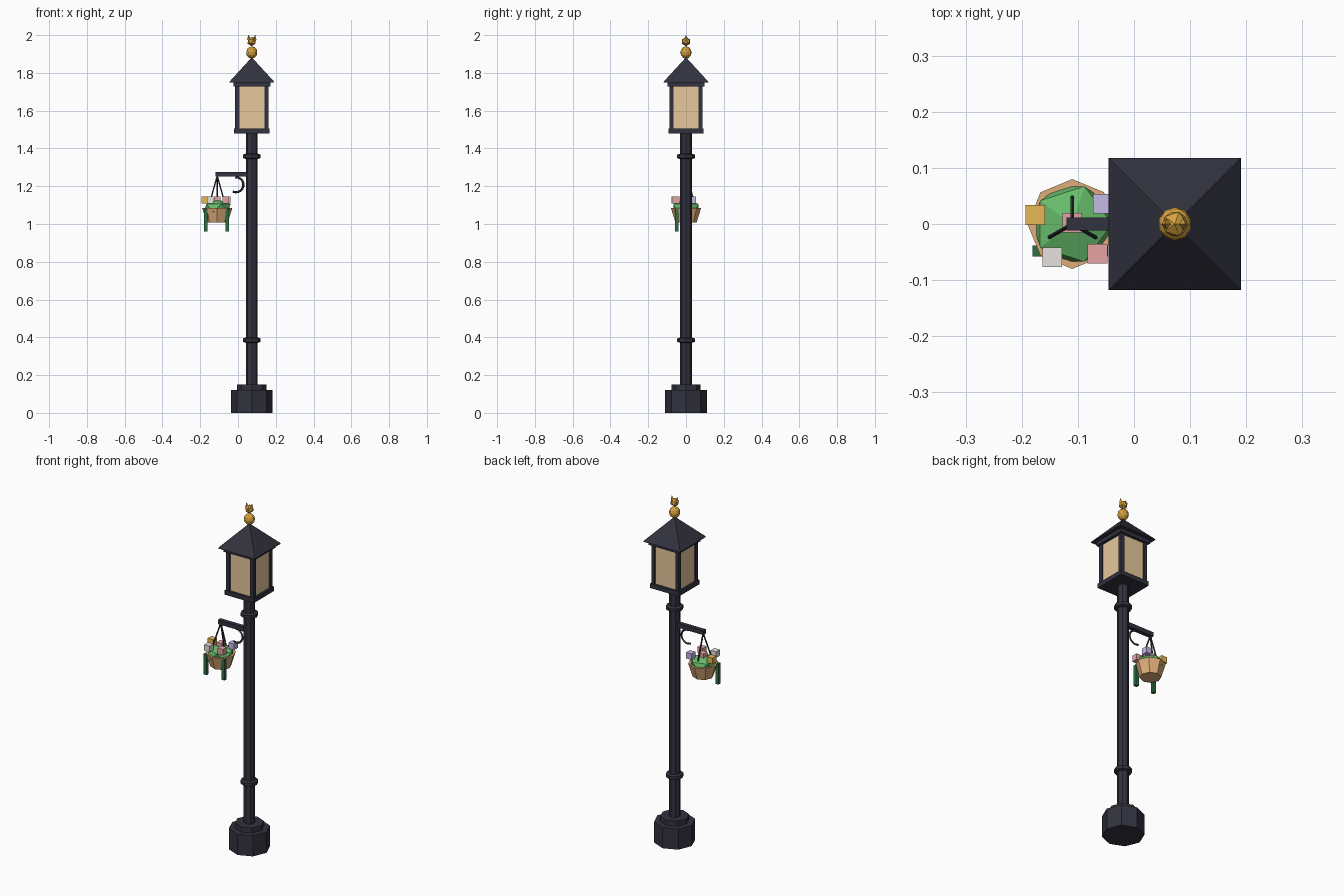
import bpy, bmesh, math
from mathutils import Vector, Matrix

if "Cube" in bpy.data.objects:
    bpy.data.objects.remove(bpy.data.objects["Cube"])

PX = 0.073    # post axis
BX = -0.11    # hanging basket axis


def material(name, r, g, b):
    m = bpy.data.materials.new(name)
    lin = [((c / 255 + 0.055) / 1.055) ** 2.4 for c in (r, g, b)]
    m.diffuse_color = (*lin, 1)
    m.use_nodes = True
    m.node_tree.nodes["Principled BSDF"].inputs["Base Color"].default_value = m.diffuse_color
    return m


IRON = material("dark iron", 50, 50, 63)
GLASS = material("warm glass", 245, 212, 165)
GOLD = material("brass", 214, 162, 62)
WICKER = material("basket tan", 224, 174, 122)
LEAF = material("leaf green", 102, 187, 106)
VINE = material("vine green", 46, 110, 66)
PINK = material("petal pink", 248, 176, 176)
WHITE = material("petal white", 245, 240, 237)
LILAC = material("petal lilac", 212, 198, 248)
YELLOW = material("petal yellow", 244, 195, 91)


def finish(name, bm, mat):
    bmesh.ops.recalc_face_normals(bm, faces=bm.faces)
    me = bpy.data.meshes.new(name)
    bm.to_mesh(me)
    bm.free()
    me.materials.append(mat)
    ob = bpy.data.objects.new(name, me)
    bpy.context.collection.objects.link(ob)
    return ob


def box(name, center, size, mat):
    bm = bmesh.new()
    bmesh.ops.create_cube(bm, size=1)
    bmesh.ops.scale(bm, vec=size, verts=bm.verts)
    bmesh.ops.translate(bm, vec=center, verts=bm.verts)
    return finish(name, bm, mat)


def turned(name, x, profile, mat, n=8, turn=0.0):
    """Stack of n-sided rings from (radius, z) pairs, capped at both ends."""
    bm = bmesh.new()
    rings = [[bm.verts.new((x + r * math.cos(turn + math.tau * i / n),
                            r * math.sin(turn + math.tau * i / n), z))
              for i in range(n)] for r, z in profile]
    for a, b in zip(rings, rings[1:]):
        for i in range(n):
            j = (i + 1) % n
            bm.faces.new((a[i], a[j], b[j], b[i]))
    bm.faces.new(rings[0][::-1])
    bm.faces.new(rings[-1])
    return finish(name, bm, mat)


def ball(name, center, scale, mat, sub):
    bm = bmesh.new()
    bmesh.ops.create_icosphere(bm, subdivisions=sub, radius=1)
    bmesh.ops.scale(bm, vec=scale, verts=bm.verts)
    bmesh.ops.translate(bm, vec=center, verts=bm.verts)
    return finish(name, bm, mat)


def rod(name, a, b, r1, r2, mat, n=6):
    a, b = Vector(a), Vector(b)
    bm = bmesh.new()
    bmesh.ops.create_cone(bm, cap_ends=True, segments=n, radius1=r1, radius2=r2,
                          depth=(b - a).length)
    rot = (b - a).to_track_quat('Z', 'Y').to_matrix().to_4x4()
    bm.transform(Matrix.Translation((a + b) / 2) @ rot)
    return finish(name, bm, mat)


# Post
turned("base", PX, [(0.11, 0), (0.11, 0.12)], IRON)
turned("base_step", PX, [(0.077, 0.12), (0.077, 0.15)], IRON)
turned("post", PX, [(0.031, 0.15), (0.031, 1.49)], IRON)
for name, z in (("lower_collar", 0.385), ("upper_collar", 1.358)):
    turned(name, PX, [(0.032, z - 0.014), (0.047, z - 0.009),
                      (0.047, z + 0.009), (0.032, z + 0.014)], IRON)

# Lantern
box("lantern_floor", (PX, 0, 1.492), (0.186, 0.186, 0.026), IRON)
box("lantern_glass", (PX, 0, 1.617), (0.162, 0.162, 0.23), GLASS)
for sx in (-1, 1):
    for sy in (-1, 1):
        box("lantern_corner", (PX + sx * 0.077, sy * 0.077, 1.617),
            (0.022, 0.022, 0.23), IRON)
box("lantern_top_frame", (PX, 0, 1.74), (0.196, 0.196, 0.022), IRON)
S2 = math.sqrt(2)
turned("roof", PX, [(0.118 * S2, 1.75), (0.116 * S2, 1.756), (0.003, 1.88)],
       IRON, n=4, turn=math.pi / 4)

# Finial: small eared figure
ball("finial_body", (PX, 0, 1.908), (0.03, 0.03, 0.033), GOLD, 2)
ball("finial_head", (PX, 0, 1.966), (0.025, 0.025, 0.025), GOLD, 1)
for s in (-1, 1):
    rod("finial_ear", (PX + s * 0.014, 0, 1.976), (PX + s * 0.018, 0, 2.0),
        0.011, 0.001, GOLD, 4)

# Bracket with curled brace
box("bracket_arm", ((BX - 0.01 + PX) / 2, 0, 1.263), (PX - BX + 0.01, 0.024, 0.025), IRON)
curve = bpy.data.curves.new("bracket_scroll", 'CURVE')
curve.dimensions = '3D'
curve.bevel_depth = 0.006
curve.bevel_resolution = 0
curve.use_fill_caps = True
sp = curve.splines.new('POLY')
sp.points.add(10)
for i, p in enumerate(sp.points):
    a = math.radians(95 - 21 * i)
    p.co = (-0.011 + 0.04 * math.cos(a), 0, 1.208 + 0.04 * math.sin(a), 1)
curve.materials.append(IRON)
bpy.context.collection.objects.link(bpy.data.objects.new("bracket_scroll", curve))

# Hanging basket
turned("basket", BX, [(0.056, 1.008), (0.08, 1.085)], WICKER)
ball("foliage", (BX, 0, 1.085), (0.079, 0.079, 0.046), LEAF, 1)
for deg in (90, 210, 330):
    a = math.radians(deg)
    rod("hanging_wire", (BX, 0, 1.255),
        (BX + 0.05 * math.cos(a), 0.05 * math.sin(a), 1.10), 0.004, 0.004, IRON)
for x in (-0.171, -0.056):
    box("trailing_vine", (x, -0.048, 1.02), (0.019, 0.019, 0.12), VINE)

# Flowers
for x, y, mat in ((-0.176, 0.016, YELLOW), (-0.056, 0.036, LILAC), (-0.146, -0.059, WHITE),
                  (-0.065, -0.053, PINK), (-0.11, 0.002, PINK)):
    box("flower", (x, y, 1.127), (0.035, 0.035, 0.035), mat)
